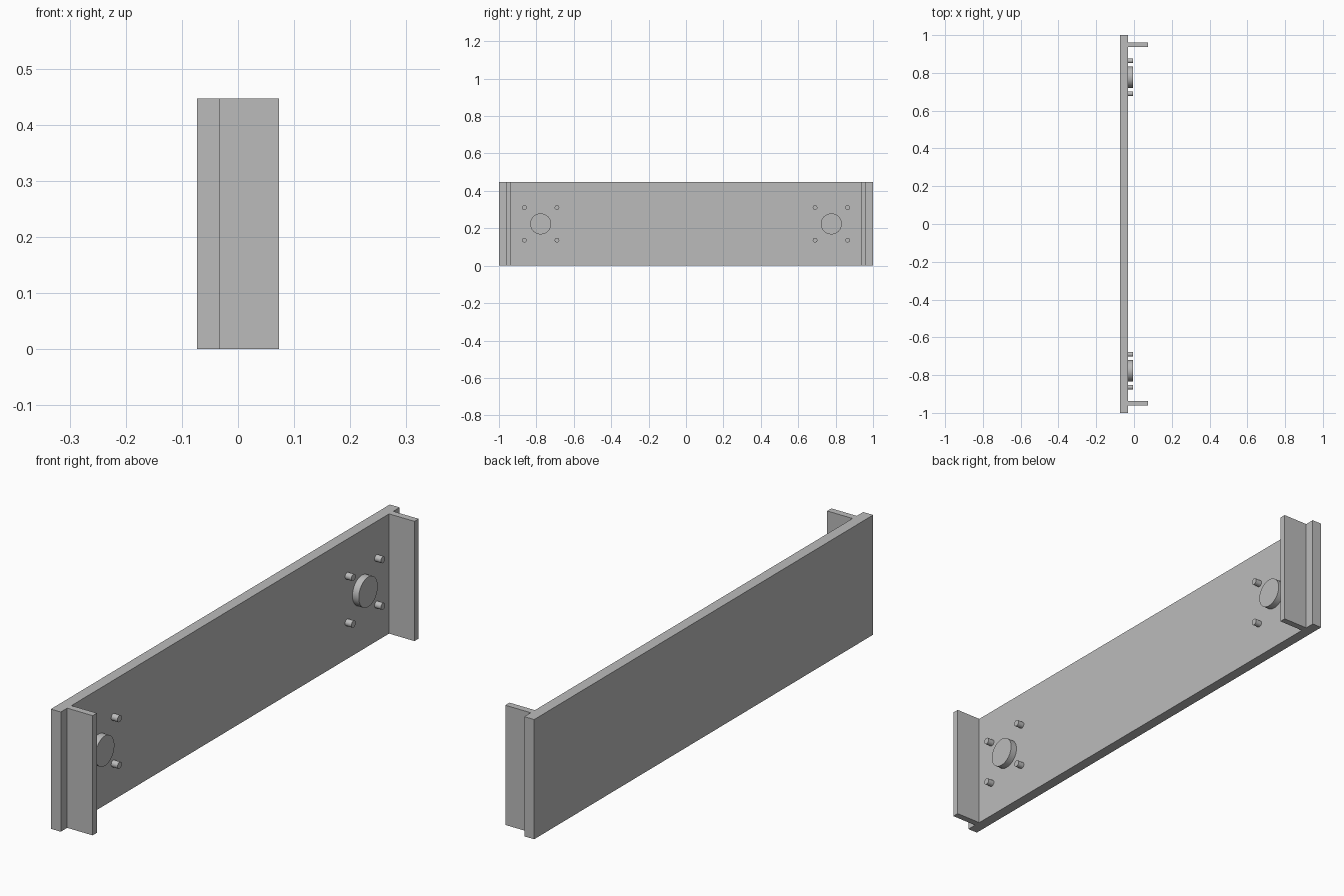
import bpy
import math

cube = bpy.data.objects.get("Cube")
if cube:
    bpy.data.objects.remove(cube, do_unlink=True)

# Single plain grey for every part
GREY = (0.5, 0.5, 0.5, 1)
grey = bpy.data.materials.new("plain grey")
grey.use_nodes = True
grey.diffuse_color = GREY
grey.node_tree.nodes["Principled BSDF"].inputs["Base Color"].default_value = GREY

HEIGHT = 0.447
MID_Z = HEIGHT / 2
BACK_X, FACE_X, FLANGE_X = -0.073, -0.032, 0.073
STUD_LENGTH = 0.026


def finish(name):
    obj = bpy.context.object
    obj.name = name
    obj.data.materials.append(grey)
    return obj


def box(name, x0, x1, y0, y1):
    """Full-height box between the given x and y limits."""
    bpy.ops.mesh.primitive_cube_add(
        size=1, location=((x0 + x1) / 2, (y0 + y1) / 2, MID_Z))
    obj = finish(name)
    obj.scale = (x1 - x0, y1 - y0, HEIGHT)
    bpy.ops.object.transform_apply(location=False, rotation=False, scale=True)


def stud(name, radius, y, z, sides):
    """Short cylinder standing on the inner face of the panel."""
    bpy.ops.mesh.primitive_cylinder_add(
        vertices=sides, radius=radius, depth=STUD_LENGTH,
        location=(FACE_X + STUD_LENGTH / 2, y, z),
        rotation=(0, math.pi / 2, 0))
    finish(name)
    bpy.ops.object.shade_smooth_by_angle()


# Long upright panel
box("panel", BACK_X, FACE_X, -1, 1)

for end, side in (("front", -1), ("back", 1)):
    # Flange just inside each end of the panel
    edges = sorted((side * 0.937, side * 0.962))
    box(end + "_flange", FACE_X, FLANGE_X, *edges)

    # Round boss with four pins around it
    centre_y = side * 0.777
    stud(end + "_boss", 0.056, centre_y, MID_Z, 64)
    for dy in (-1, 1):
        for dz in (-1, 1):
            stud(end + "_pin", 0.0125, centre_y + dy * 0.087,
                 MID_Z + dz * 0.087, 32)
